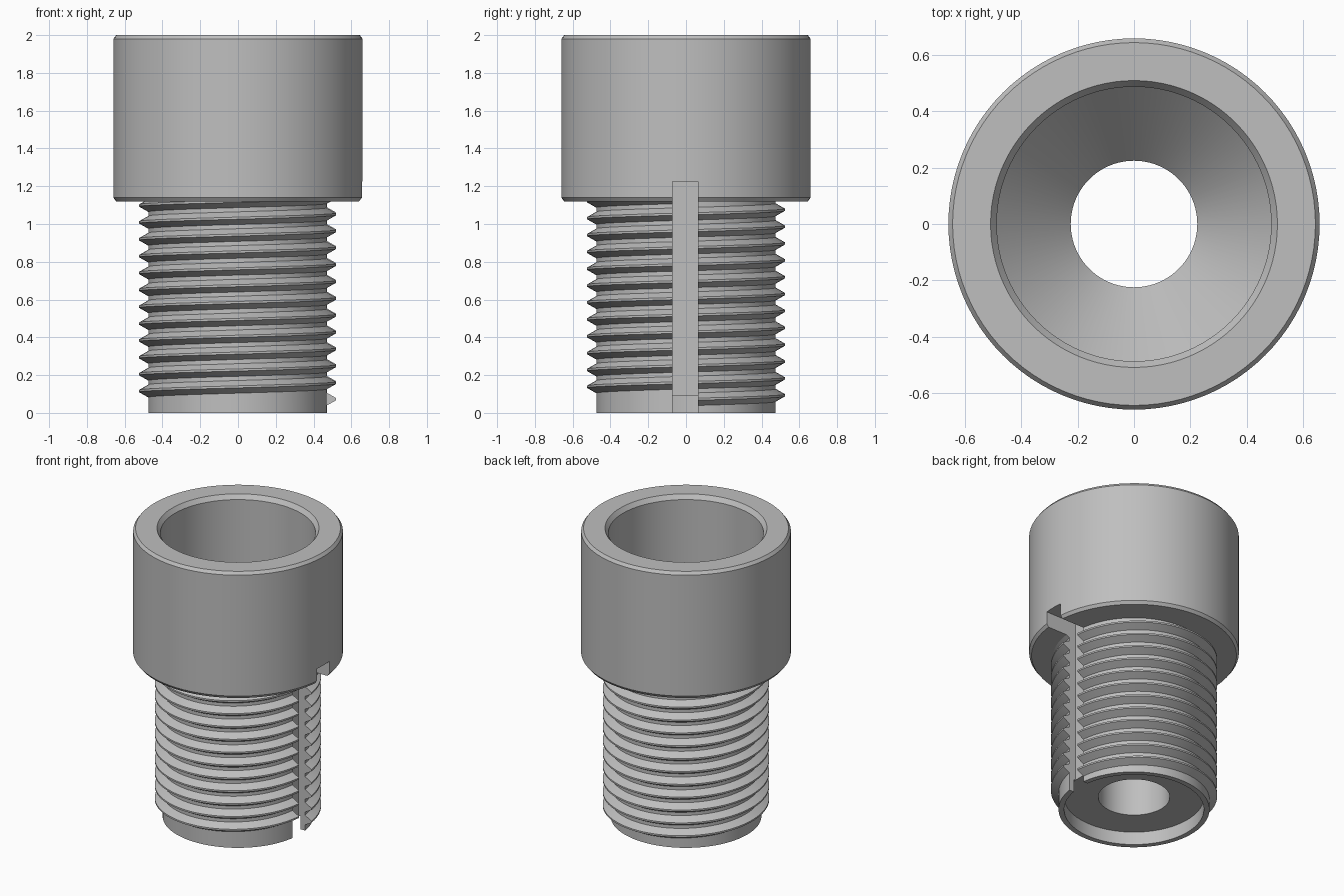
import bpy, bmesh
from math import sin, cos, pi, radians

cube = bpy.data.objects.get("Cube")
if cube:
    bpy.data.objects.remove(cube, do_unlink=True)

SEGMENTS = 96
PITCH = 0.0893
TURNS = 12
ROOT, CREST = 0.475, 0.524

grey = bpy.data.materials.new("plain_grey")
grey.use_nodes = True
colour = (0.52, 0.52, 0.52, 1)
grey.diffuse_color = colour
grey.node_tree.nodes["Principled BSDF"].inputs["Base Color"].default_value = colour


def make_object(name, bm):
    bmesh.ops.recalc_face_normals(bm, faces=bm.faces)
    mesh = bpy.data.meshes.new(name)
    bm.to_mesh(mesh)
    bm.free()
    mesh.materials.append(grey)
    obj = bpy.data.objects.new(name, mesh)
    bpy.context.collection.objects.link(obj)
    return obj


def sweep(name, profile, steps, rise=0.0, closed=True):
    """Turn a closed (radius, height) profile about z, rising a fixed amount per step."""
    bm = bmesh.new()
    rings = []
    for i in range(steps if closed else steps + 1):
        a = 2 * pi * i / SEGMENTS
        rings.append([bm.verts.new((r * cos(a), r * sin(a), z + rise * i))
                      for r, z in profile])
    n = len(profile)
    for i in range(steps):
        here, there = rings[i], rings[(i + 1) % len(rings)]
        for j in range(n):
            k = (j + 1) % n
            bm.faces.new((here[j], there[j], there[k], here[k]))
    if not closed:
        bm.faces.new(rings[0])
        bm.faces.new(rings[-1])
    return make_object(name, bm)


def combine(target, helper, operation):
    """Apply a boolean and drop the helper."""
    mod = target.modifiers.new(operation.lower(), "BOOLEAN")
    mod.operation = operation
    mod.solver = "EXACT"
    mod.object = helper
    bpy.ops.object.select_all(action="DESELECT")
    bpy.context.view_layer.objects.active = target
    target.select_set(True)
    bpy.ops.object.modifier_apply(modifier=mod.name)
    bpy.data.objects.remove(helper, do_unlink=True)


# Hollow head and shank: bottom recess, through hole, funnel and socket
body = sweep("threaded_sleeve", [
    (0.225, 0.09), (0.44, 0.09), (0.44, 0), (ROOT, 0),
    (ROOT, 1.12), (0.645, 1.12), (0.66, 1.14), (0.66, 1.98), (0.645, 2),
    (0.51, 2), (0.488, 1.97), (0.488, 1.4), (0.225, 1.12)], SEGMENTS)

# Right-handed thread ridge, with its base sunk into the shank
base, tip, z0 = 0.0335, 0.0056, 0.071
thread = sweep("thread_ridge", [
    (ROOT - 0.012, z0 - base), (ROOT, z0 - base), (CREST, z0 - tip),
    (CREST, z0 + tip), (ROOT, z0 + base), (ROOT - 0.012, z0 + base)],
    SEGMENTS * TURNS, PITCH / SEGMENTS, closed=False)
combine(body, thread, "UNION")

# Keyway down the shank and into the lower edge of the head
bm = bmesh.new()
bmesh.ops.create_cube(bm, size=1)
low, high = (0.42, -0.072, -0.1), (0.8, 0.064, 1.225)
for v in bm.verts:
    v.co = [lo if c < 0 else hi for c, lo, hi in zip(v.co, low, high)]
combine(body, make_object("keyway_cutter", bm), "DIFFERENCE")

# Smooth round walls, crisp edges
bpy.ops.object.shade_smooth_by_angle(angle=radians(25))
